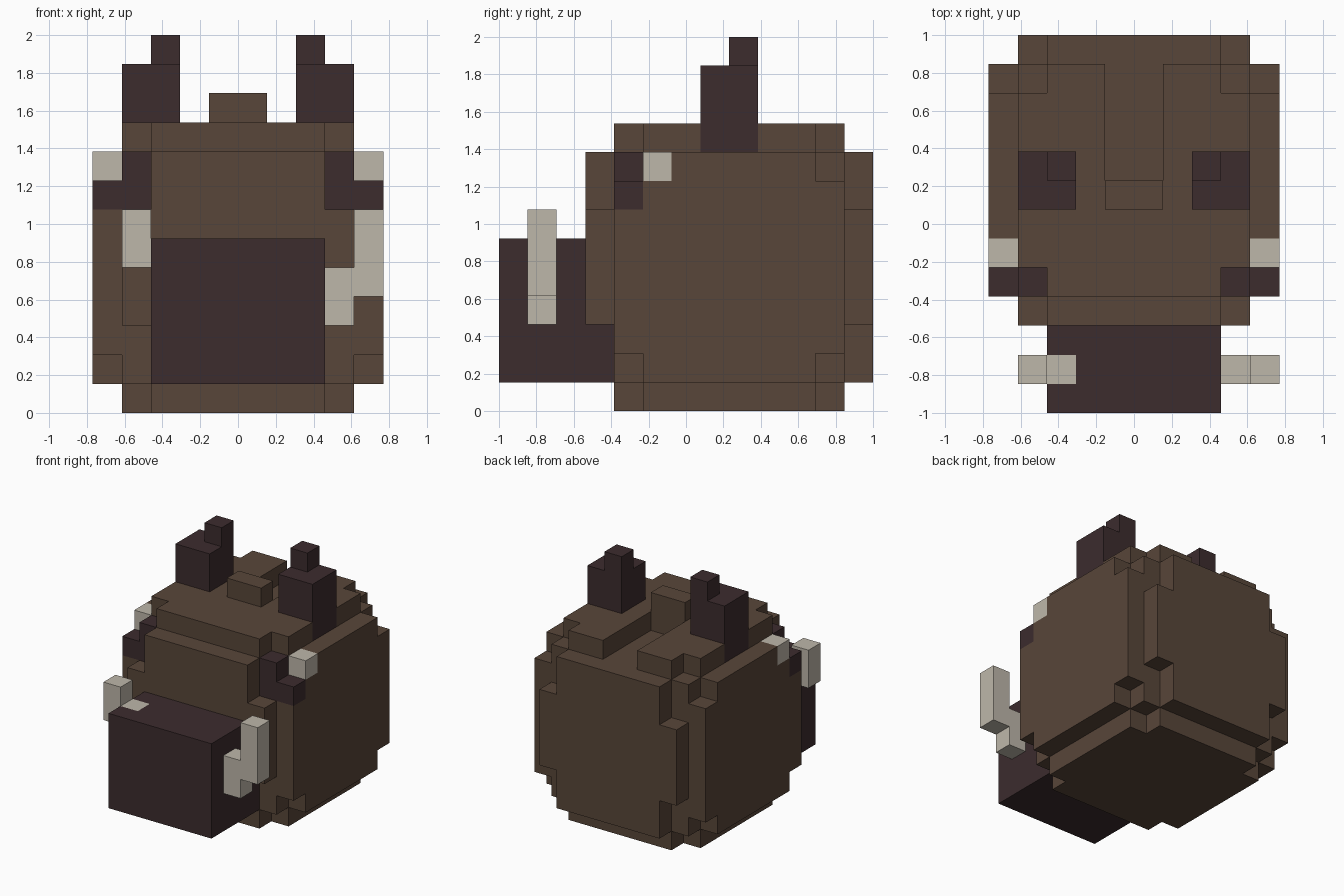
import bpy
import bmesh
from mathutils import Vector

cube = bpy.data.objects.get("Cube")
if cube:
    bpy.data.objects.remove(cube, do_unlink=True)

LENGTH = 13                      # blocks along the longest side
UNIT = 2 / LENGTH
cells = {}                       # block position -> part name


def material(name, rgb):
    mat = bpy.data.materials.new(name)
    mat.use_nodes = True
    mat.diffuse_color = (*rgb, 1)
    mat.node_tree.nodes["Principled BSDF"].inputs["Base Color"].default_value = (*rgb, 1)
    return mat


brown = material("brown fur", (0.098, 0.061, 0.041))
dark = material("dark brown", (0.045, 0.025, 0.027))
ivory = material("ivory", (0.515, 0.474, 0.402))


def fill(part, xs, ys, zs):
    """Fill a range of blocks with a part; None carves them away."""
    for x in range(*xs):
        for y in range(*ys):
            for z in range(*zs):
                if part:
                    cells[x, y, z] = part
                else:
                    cells.pop((x, y, z), None)


def fill_pair(part, xs, ys, zs):
    """Fill on the left side and mirrored on the right side."""
    fill(part and "left_" + part, xs, ys, zs)
    fill(part and "right_" + part, (-xs[1], -xs[0]), ys, zs)


# Rounded body: a core with a raised layer on each side
fill("body", (-5, 5), (4, 12), (1, 9))
fill("body", (-4, 4), (4, 12), (0, 10))
fill("body", (-4, 4), (3, 13), (3, 7))
fill("body", (-3, 3), (3, 13), (1, 9))

# Notched corners of the side, top and bottom layers
for y in (4, 11):
    for z in (1, 8):
        fill_pair(None, (4, 5), (y, y + 1), (z, z + 1))
    for z in (0, 9):
        fill_pair(None, (3, 4), (y, y + 1), (z, z + 1))

# Groove along the back and the crest in front of it
fill(None, (-1, 1), (8, 12), (9, 10))
fill("crest", (-1, 1), (7, 8), (10, 11))

# Ears with pointed inner tips
fill_pair("ear", (2, 4), (7, 9), (9, 12))
fill_pair("ear", (2, 3), (8, 9), (12, 13))

# Eyes
fill_pair("eye", (3, 4), (4, 5), (7, 9))
fill_pair("eye", (4, 5), (4, 5), (7, 8))
fill_pair("eye_white", (4, 5), (5, 6), (8, 9))

# Snout
fill("snout", (-3, 3), (0, 4), (1, 6))

# Uneven tusks
fill("left_tusk", (3, 4), (1, 2), (3, 5))
fill("left_tusk", (4, 5), (1, 2), (4, 7))
fill("right_tusk", (-4, -3), (1, 2), (5, 7))
fill("right_tusk", (-3, -2), (1, 2), (5, 6))


def build(part, mat):
    """Make one mesh from the outward faces of a part's blocks."""
    bm = bmesh.new()
    for cell, owner in cells.items():
        if owner != part:
            continue
        for axis in range(3):
            for side in (0, 1):
                near = list(cell)
                near[axis] += 2 * side - 1
                if tuple(near) in cells:
                    continue
                corners = []
                for a, b in ((0, 0), (1, 0), (1, 1), (0, 1)):
                    p = Vector(cell)
                    p[axis] += side
                    p[(axis + 1) % 3] += a
                    p[(axis + 2) % 3] += b
                    p.y -= LENGTH / 2
                    corners.append(bm.verts.new(p * UNIT))
                bm.faces.new(corners if side else corners[::-1])
    bmesh.ops.remove_doubles(bm, verts=bm.verts, dist=0.001)
    bmesh.ops.dissolve_limit(bm, angle_limit=0.01, verts=bm.verts, edges=bm.edges)
    mesh = bpy.data.meshes.new(part)
    bm.to_mesh(mesh)
    bm.free()
    mesh.materials.append(mat)
    bpy.context.collection.objects.link(bpy.data.objects.new(part, mesh))


for part in sorted(set(cells.values())):
    if part in ("body", "crest"):
        build(part, brown)
    elif part.endswith(("tusk", "white")):
        build(part, ivory)
    else:
        build(part, dark)
